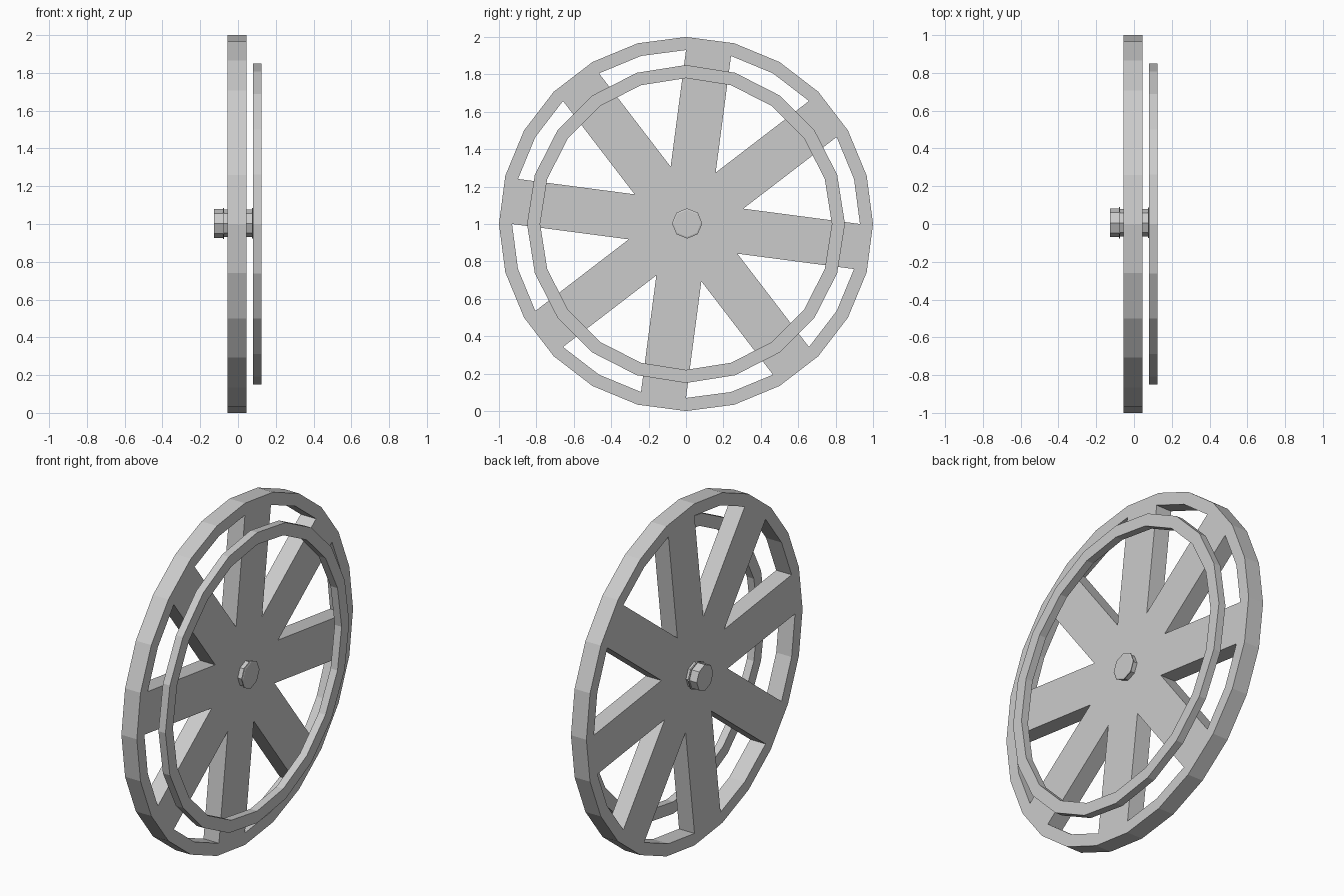
import bpy, bmesh
from math import sin, cos, radians

if "Cube" in bpy.data.objects:
    bpy.data.objects.remove(bpy.data.objects["Cube"])

CZ = 1.0  # wheel centre height


def pt(x, r, deg, cy=0.0, cz=CZ):
    """Point in a YZ plane, angle measured from +z towards +y."""
    return (x, cy + r * sin(radians(deg)), cz + r * cos(radians(deg)))


def finish(bm, name):
    bmesh.ops.recalc_face_normals(bm, faces=bm.faces[:])
    me = bpy.data.meshes.new(name)
    bm.to_mesh(me)
    bm.free()
    ob = bpy.data.objects.new(name, me)
    bpy.context.collection.objects.link(ob)
    return ob


def extrude_x(bm, depth):
    res = bmesh.ops.extrude_face_region(bm, geom=bm.faces[:], use_keep_orig=True)
    verts = [g for g in res["geom"] if isinstance(g, bmesh.types.BMVert)]
    bmesh.ops.translate(bm, verts=verts, vec=(depth, 0, 0))


def lathe(name, profile, n, cy=0.0, cz=CZ, closed=False, turn=0.0):
    """Spin (x, radius) points around the wheel axis with n flat sides."""
    bm = bmesh.new()
    rings = [[bm.verts.new(pt(x, r, turn + 360 * i / n, cy, cz)) for i in range(n)]
             for x, r in profile]
    pairs = list(zip(rings, rings[1:]))
    if closed:
        pairs.append((rings[-1], rings[0]))
    else:
        bm.faces.new(rings[0])
        bm.faces.new(rings[-1])
    for a, b in pairs:
        for i in range(n):
            j = (i + 1) % n
            bm.faces.new((a[i], a[j], b[j], b[i]))
    return finish(bm, name)


# Wheel: 24-sided rim, eight parallel-sided spokes meeting in an octagonal centre
bm = bmesh.new()
x0, depth = -0.055, 0.1
outer = [bm.verts.new(pt(x0, 1.0, 15 * i)) for i in range(24)]
inner = [bm.verts.new(pt(x0, 0.93, 15 * i)) for i in range(24)]
roots = [bm.verts.new(pt(x0, 0.317, 30 + 45 * k)) for k in range(8)]
for i in range(24):
    j = (i + 1) % 24
    bm.faces.new((outer[i], outer[j], inner[j], inner[i]))
for k in range(8):
    bm.faces.new((inner[3 * k], inner[3 * k + 1], roots[k], roots[k - 1]))
bm.faces.new(roots[::-1])
extrude_x(bm, depth)
finish(bm, "spoked_wheel")

# Hand rim: separate thin 20-sided ring
lathe("hand_rim", [(0.08, 0.85), (0.125, 0.85), (0.125, 0.78), (0.08, 0.78)], 20, closed=True)

# Axle: octagonal bolt with a head and thin flanges
lathe("axle_bolt", [(-0.127, 0.076), (-0.08, 0.076), (-0.08, 0.083), (-0.073, 0.083),
                    (-0.073, 0.073), (0.073, 0.073), (0.073, 0.081), (0.078, 0.081),
                    (0.081, 0.072)], 8, cy=0.006, cz=1.003)
